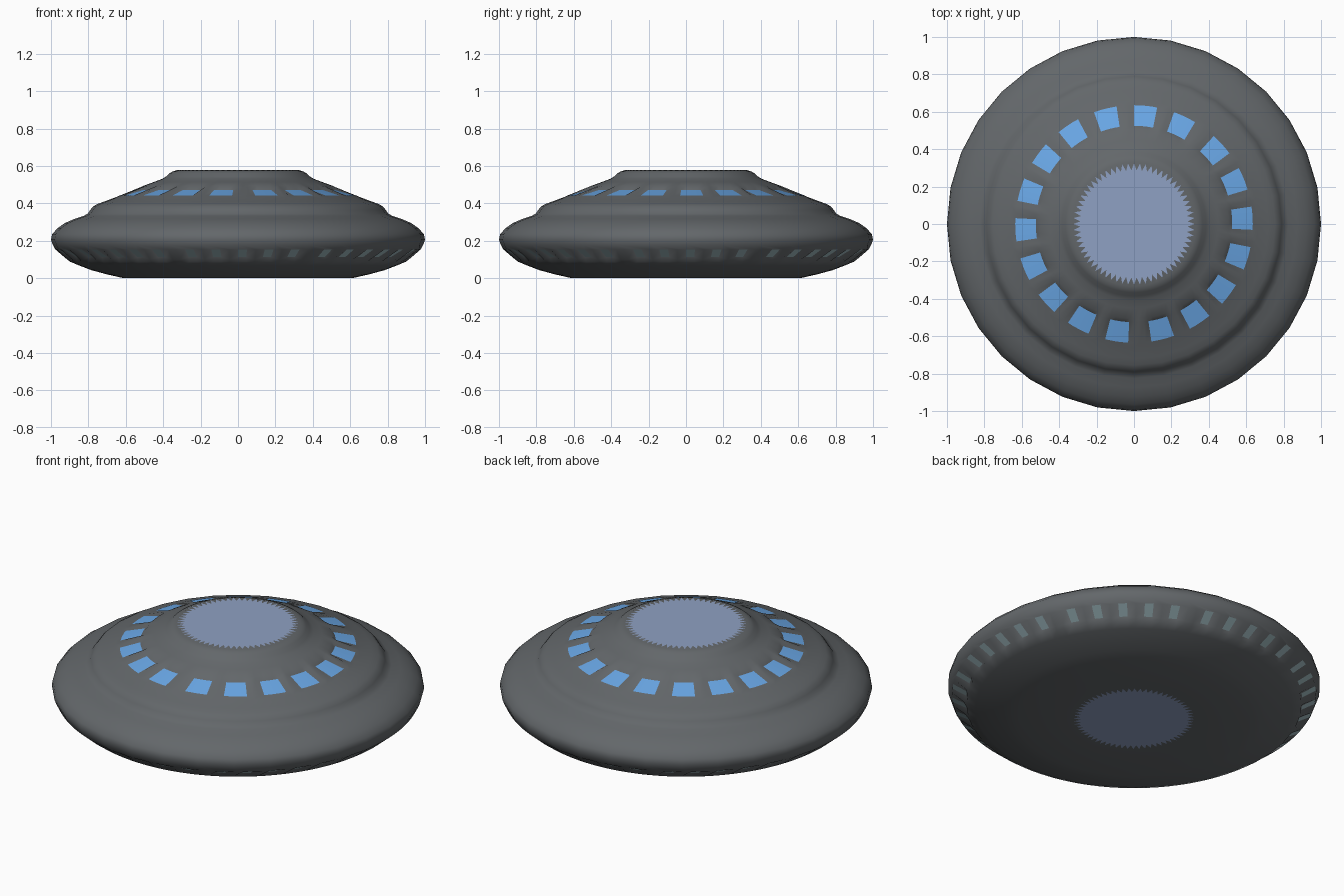
import bpy, bmesh, math

if "Cube" in bpy.data.objects:
    bpy.data.objects.remove(bpy.data.objects["Cube"])

N = 128          # fine segments around the saucer
STEP = 4         # the rim uses every fourth segment


def material(name, rgb):
    m = bpy.data.materials.new(name)
    lin = [((c / 255 + 0.055) / 1.055) ** 2.4 for c in rgb]
    m.diffuse_color = (*lin, 1)
    m.use_nodes = True
    m.node_tree.nodes["Principled BSDF"].inputs["Base Color"].default_value = m.diffuse_color
    return m


hull_grey = material("hull_grey", (99, 103, 106))
window_blue = material("window_blue", (108, 171, 235))
port_teal = material("port_teal", (160, 186, 192))
plate_blue = material("plate_blue_grey", (143, 161, 195))

# Window positions, as segment indices around the saucer
upper_centres = [23 + 7 * k for k in range(11)] + [101 + 7 * k for k in range(7)]
upper_segs = {(c + d) % N for c in upper_centres for d in (-2, -1, 0, 1)}
lower_segs = {round(96 + 3.2 * k) % N for k in range(40)}


def touches(i, segs):
    return i % N in segs or (i - 1) % N in segs


def star_radius(i):
    return 0.325 if i % 2 == 0 else 0.287


# Hull profile from bottom to top: radius, height, kind of ring
profile = [
    (0, 0, "star"), (0.34, 0, ""), (0.62, 0.002, ""), (0.70, 0.02, ""),
    (0.785, 0.043, ""), (0.85, 0.068, ""), (0.898, 0.088, ""),
    (0.915, 0.10, "port_low"), (0.976, 0.153, "port_high"),
    (0.99, 0.178, "rim"), (1.0, 0.205, "rim"), (0.994, 0.235, "rim"),
    (0.965, 0.267, "rim"), (0.925, 0.295, "rim"), (0.874, 0.317, "rim"),
    (0.825, 0.333, "rim"), (0.803, 0.345, "rim"), (0.79, 0.365, "rim"),
    (0.775, 0.383, "rim"), (0.755, 0.395, "rim"), (0.72, 0.408, "rim"),
    (0.66, 0.430, ""), (0.635, 0.441, "win_low"), (0.525, 0.486, "win_high"),
    (0.505, 0.494, ""), (0.45, 0.514, ""), (0.405, 0.531, ""),
    (0.385, 0.543, ""), (0.366, 0.561, ""), (0.350, 0.570, ""),
    (0.333, 0.575, ""), (0, 0.578, "star"),
]


def point(r, z, kind, i):
    if kind == "star":
        r = star_radius(i)
    elif kind == "win_high" and touches(i, upper_segs):
        z -= 0.014                      # recess behind upper windows
    elif kind == "port_low" and touches(i, lower_segs):
        r, z = r - 0.012, z + 0.012     # recess under lower ports
    a = 2 * math.pi * i / N
    return (r * math.cos(a), r * math.sin(a), z)


def finish(bm, name, mats):
    me = bpy.data.meshes.new(name)
    bm.to_mesh(me)
    bm.free()
    for m in mats:
        me.materials.append(m)
    ob = bpy.data.objects.new(name, me)
    bpy.context.collection.objects.link(ob)
    return ob


# Saucer hull with recessed windows
bm = bmesh.new()
rings = []
for r, z, kind in profile:
    idx = range(0, N, STEP if kind == "rim" else 1)
    rings.append({i: bm.verts.new(point(r, z, kind, i)) for i in idx})

for (lo, hi, p) in zip(rings, rings[1:], profile):
    kind = p[2]
    step = 1 if len(lo) == N and len(hi) == N else STEP
    for i in range(0, N, step):
        span = [j % N for j in range(i, i + step + 1)]
        loop = [lo[j] for j in span if j in lo]
        loop += [hi[j] for j in reversed(span) if j in hi]
        f = bm.faces.new(loop)
        f.smooth = True
        if kind == "win_low" and i in upper_segs:
            f.material_index, f.smooth = 1, False
        elif kind == "port_low" and i in lower_segs:
            f.material_index, f.smooth = 2, False
finish(bm, "saucer_hull", [hull_grey, window_blue, port_teal])


# Toothed plates closing the top and the bottom
def toothed_plate(name, z, up):
    bm = bmesh.new()
    vs = [bm.verts.new(point(0, z, "star", i)) for i in range(N)]
    centre = bm.verts.new((0, 0, z))
    for i in range(N):
        a, b = vs[i], vs[(i + 1) % N]
        bm.faces.new((centre, a, b) if up else (centre, b, a))
    finish(bm, name, [plate_blue])


toothed_plate("top_plate", 0.578, True)
toothed_plate("bottom_plate", 0.0, False)
